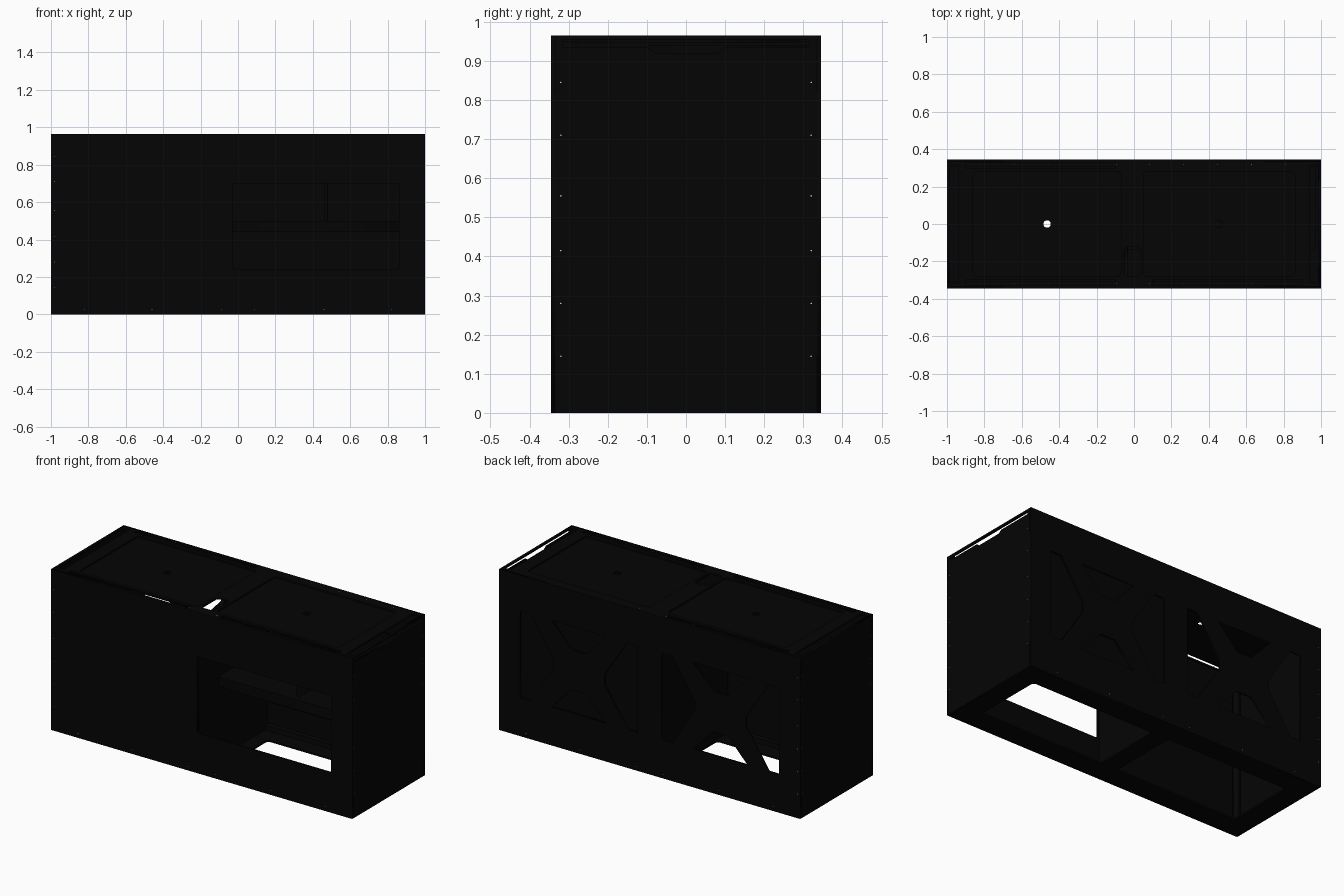
import bpy, math
from mathutils import Matrix, Vector

if "Cube" in bpy.data.objects:
    bpy.data.objects.remove(bpy.data.objects["Cube"])

W, D, H, T = 1.0, 0.345, 0.965, 0.01


def material(name, rgb):
    m = bpy.data.materials.new(name)
    m.use_nodes = True
    m.diffuse_color = (*rgb, 1)
    m.node_tree.nodes["Principled BSDF"].inputs["Base Color"].default_value = (*rgb, 1)
    return m


black = material("matte_black", (0.0015, 0.0015, 0.0015))
steel = material("pale_steel", (0.6, 0.6, 0.6))


def rect(x0, x1, y0, y1, r=0.0):
    """Rectangle outline with optional rounded corners."""
    if not r:
        return [(x0, y0), (x1, y0), (x1, y1), (x0, y1)]
    pts = []
    corners = [(x1 - r, y1 - r), (x0 + r, y1 - r), (x0 + r, y0 + r), (x1 - r, y0 + r)]
    for i, (cx, cy) in enumerate(corners):
        for k in range(4):
            a = math.pi / 2 * (i + k / 3)
            pts.append((cx + r * math.cos(a), cy + r * math.sin(a)))
    return pts


def circle(cx, cy, r, n=20):
    return [(cx + r * math.cos(math.tau * i / n), cy + r * math.sin(math.tau * i / n))
            for i in range(n)]


AXES = {"x": ((0, 1, 0), (0, 0, 1)), "y": ((1, 0, 0), (0, 0, 1)), "z": ((1, 0, 0), (0, 1, 0))}


def sheet(name, axis, pos, loops, thick=T):
    """Flat plate centred at pos along axis; first loop is the outline, the rest are holes."""
    cu = bpy.data.curves.new(name, "CURVE")
    cu.dimensions, cu.fill_mode, cu.extrude = "2D", "BOTH", thick / 2
    for loop in loops:
        sp = cu.splines.new("POLY")
        sp.points.add(len(loop) - 1)
        for p, (u, v) in zip(sp.points, loop):
            p.co = (u, v, 0, 1)
        sp.use_cyclic_u = True
    tmp = bpy.data.objects.new(name + "_curve", cu)
    bpy.context.collection.objects.link(tmp)
    dg = bpy.context.evaluated_depsgraph_get()
    me = bpy.data.meshes.new_from_object(tmp.evaluated_get(dg))
    bpy.data.objects.remove(tmp)
    u, v = (Vector(a) for a in AXES[axis])
    n = u.cross(v)
    m = Matrix((u, v, n)).transposed().to_4x4()
    m.translation = Vector([pos if a == axis else 0 for a in "xyz"])
    me.transform(m)
    me.materials.clear()
    me.materials.append(black)
    ob = bpy.data.objects.new(name, me)
    bpy.context.collection.objects.link(ob)
    return ob


def box(name, x0, x1, y0, y1, z0, z1):
    return sheet(name, "z", (z0 + z1) / 2, [rect(x0, x1, y0, y1)], z1 - z0)


# Front panel with its service window
sheet("front_panel", "y", -D + T / 2,
      [rect(-W, W, 0, H), rect(-0.03, 0.86, 0.24, 0.70, 0.012)])


# Back panel: two windows, each crossed by an X brace
def x_brace_holes(cx, cz=0.49):
    holes = []
    for s in (-1, 1):
        holes.append([(cx + s * 0.39, cz - 0.26), (cx + s * 0.39, cz + 0.26),
                      (cx + s * 0.32, cz + 0.26), (cx + s * 0.17, cz + 0.03),
                      (cx + s * 0.17, cz - 0.03), (cx + s * 0.32, cz - 0.26)])
        holes.append([(cx - 0.18, cz + s * 0.26), (cx + 0.18, cz + s * 0.26),
                      (cx + 0.05, cz + s * 0.12), (cx - 0.05, cz + s * 0.12)])
    return holes


sheet("back_panel", "y", D - T / 2,
      [rect(-W, W, 0, H)] + x_brace_holes(-0.47) + x_brace_holes(0.47))
sheet("back_liner", "y", D - 0.03, [rect(0.0, 0.94, 0.18, 0.8)])

# End panels; the left one has a slot with a grip under its top edge
inner = D - T
sheet("right_end_panel", "x", -W + T / 2, [rect(-inner, inner, 0, H)])
grip = [(-0.315, 0.955), (-0.315, 0.935), (-0.1, 0.935), (-0.08, 0.92),
        (0.08, 0.92), (0.1, 0.935), (0.315, 0.935), (0.315, 0.955)]
sheet("left_end_panel", "x", W - T / 2, [rect(-inner, inner, 0, H), grip])

# Top frame with lid openings, edge slits and a notch between the lids
top_holes = [rect(-0.86, -0.07, -0.28, 0.28, 0.02), rect(0.05, 0.86, -0.28, 0.28, 0.02),
             rect(-0.055, 0.038, -0.28, -0.12, 0.03)]
top_holes += [rect(-0.9, -0.1, -0.328, -0.3), rect(0.1, 0.9, -0.328, -0.3),
              rect(-0.9, -0.1, 0.3, 0.328)]
top_holes += [rect(min(s * 0.94, s * 0.985), max(s * 0.94, s * 0.985), -0.315, 0.315)
              for s in (-1, 1)]
sheet("top_frame", "z", H - T / 2, [rect(-W + T, W - T, -inner, inner)] + top_holes)
for side, x0, x1 in (("right", -0.87, -0.06), ("left", 0.042, 0.87)):
    sheet(side + "_lid", "z", H - 1.4 * T,
          [rect(x0, x1, -0.29, 0.29), circle((x0 + x1) / 2, 0, 0.02)], 0.008)

# Floor with two large openings
sheet("floor", "z", T / 2, [rect(-W + T, W - T, -inner, inner),
                            rect(-0.87, -0.06, -0.21, 0.21, 0.02),
                            rect(0.05, 0.87, -0.21, 0.21, 0.02)])

# Inner frame: bottom rails and corner posts
for s, side in ((-1, "front"), (1, "back")):
    y0, y1 = sorted((s * inner, s * (inner - 0.03)))
    box(side + "_bottom_rail", -W + T, W - T, y0, y1, T, 0.04)
    for e, end in ((-1, "right"), (1, "left")):
        x0, x1 = sorted((e * (W - T), e * (W - T - 0.03)))
        box(side + "_" + end + "_post", x0, x1, y0, y1, 0.04, 0.92)

# Divider with a chamfered notch at its upper front, shelf and upright
sheet("divider", "x", -0.042,
      [[(-0.325, T), (0.33, T), (0.33, 0.95), (-0.08, 0.95), (-0.12, 0.86),
        (-0.24, 0.86), (-0.28, 0.95), (-0.325, 0.95)]], 0.02)
box("shelf", -0.032, 0.97, -0.14, 0.31, 0.44, 0.50)
box("shelf_upright", 0.46, 0.48, -0.1, 0.31, 0.50, 0.94)


# Screw heads along the panel edges
def screw(loc, axis):
    rot = {"x": (0, math.pi / 2, 0), "y": (math.pi / 2, 0, 0), "z": (0, 0, 0)}[axis]
    bpy.ops.mesh.primitive_cylinder_add(vertices=8, radius=0.002, depth=0.001,
                                        location=loc, rotation=rot)
    ob = bpy.context.object
    ob.name = "screw"
    ob.data.materials.append(steel)


for s in (-1, 1):
    for i in range(10):
        screw((-0.82 + i * 0.181, s * 0.32, H), "z")
    for z in (0.145, 0.28, 0.415, 0.555, 0.71, 0.845):
        screw((-0.98, s * D, z), "y")
        for e in (-1, 1):
            screw((e * W, s * 0.32, z), "x")
    for x in (-0.82, -0.46, -0.09, 0.09, 0.46, 0.82):
        screw((x, s * D, 0.025), "y")
